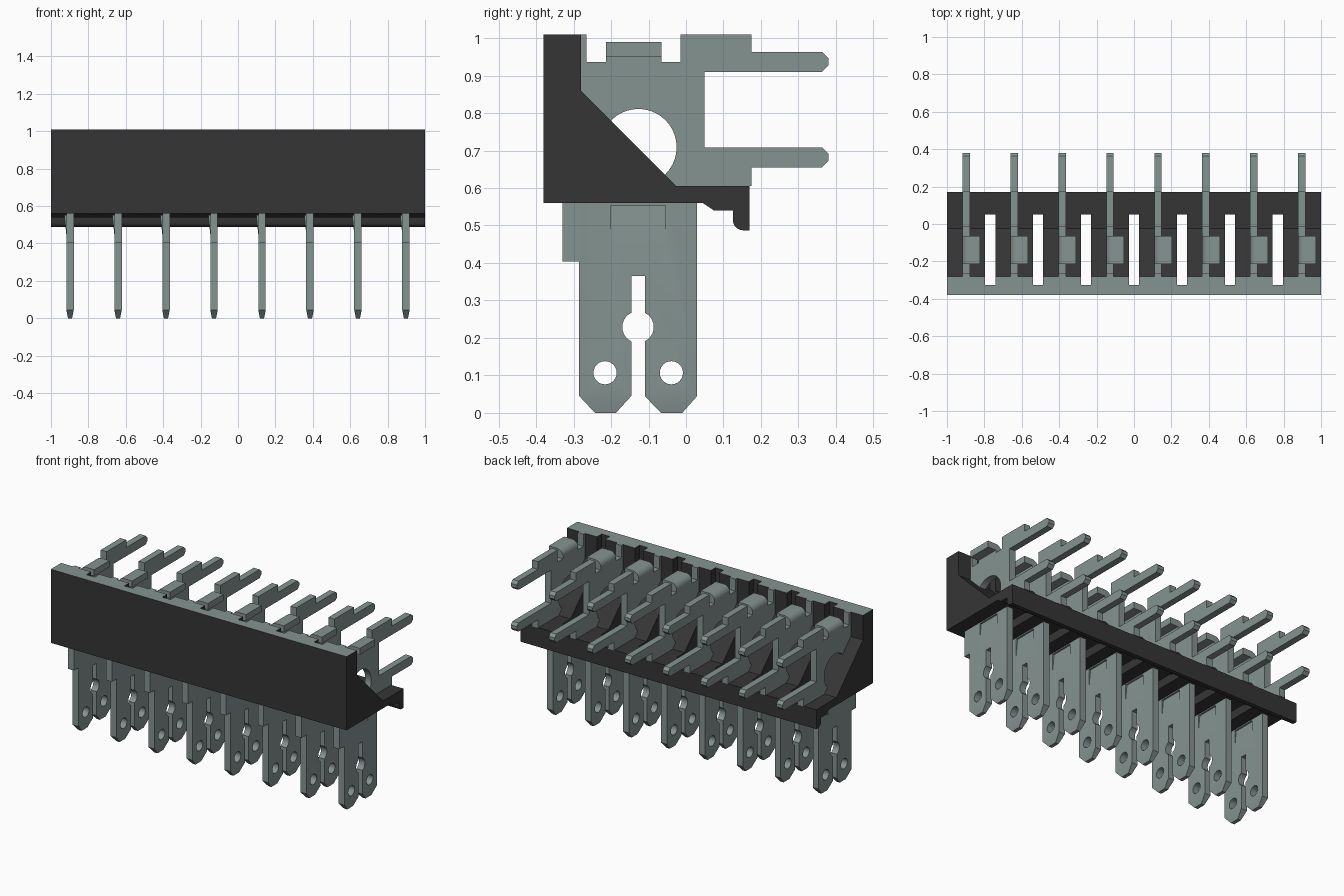
import bpy, bmesh, math

if "Cube" in bpy.data.objects:
    bpy.data.objects.remove(bpy.data.objects["Cube"], do_unlink=True)


def material(name, rgb):
    m = bpy.data.materials.new(name)
    m.use_nodes = True
    m.diffuse_color = (*rgb, 1)
    m.node_tree.nodes["Principled BSDF"].inputs["Base Color"].default_value = (*rgb, 1)
    return m


plastic = material("black plastic", (0.036, 0.036, 0.036))
metal = material("tinned metal", (0.235, 0.295, 0.285))


def prism(name, pts, a, b, axis="x"):
    """Extrude a (y, z) profile along x, or an (x, z) profile along y."""
    bm = bmesh.new()
    place = (lambda p, t: (t, p[0], p[1])) if axis == "x" else (lambda p, t: (p[0], t, p[1]))
    ends = [[bm.verts.new(place(p, t)) for p in pts] for t in (a, b)]
    bm.faces.new(ends[0])
    bm.faces.new(ends[1])
    n = len(pts)
    for i in range(n):
        j = (i + 1) % n
        bm.faces.new((ends[0][i], ends[0][j], ends[1][j], ends[1][i]))
    bmesh.ops.recalc_face_normals(bm, faces=bm.faces)
    me = bpy.data.meshes.new(name)
    bm.to_mesh(me)
    bm.free()
    ob = bpy.data.objects.new(name, me)
    bpy.context.collection.objects.link(ob)
    return ob


def rect(u0, u1, v0, v1):
    return [(u0, v0), (u1, v0), (u1, v1), (u0, v1)]


def arc(cu, cv, r, start, end, n):
    angles = [math.radians(start + (end - start) * i / n) for i in range(n + 1)]
    return [(cu + r * math.cos(t), cv + r * math.sin(t)) for t in angles]


def combine(ob, tools, operation):
    """Apply boolean tools to an object and remove them."""
    for tool in tools:
        tool.hide_render = True
        mod = ob.modifiers.new("cut", "BOOLEAN")
        mod.operation = operation
        mod.solver = "EXACT"
        mod.object = tool
    bpy.context.view_layer.update()
    graph = bpy.context.evaluated_depsgraph_get()
    me = bpy.data.meshes.new_from_object(ob.evaluated_get(graph))
    ob.modifiers.clear()
    ob.data = me
    for tool in tools:
        bpy.data.objects.remove(tool, do_unlink=True)


def finish(ob, mats):
    ob.data.materials.clear()
    for m in mats:
        ob.data.materials.append(m)
    for p in ob.data.polygons:
        p.material_index = 0
    ob.data.shade_smooth()
    ob.data.set_sharp_from_angle(angle=math.radians(30))


PITCH = 0.2566
HALF = 0.02
pin_x = [(i - 3.5) * PITCH for i in range(8)]

# Housing: front wall, sloped gusset, floor and hooked rear rail
profile = [(-0.38, 0.56), (-0.38, 1.01), (-0.28, 1.01), (-0.28, 0.86), (-0.025, 0.605),
           (0.17, 0.605), (0.17, 0.487)]
profile += arc(0.153, 0.515, 0.028, 270, 180, 6)
profile += [(0.125, 0.54), (0.075, 0.54), (0.045, 0.56)]
housing = prism("housing", profile, -1, 1)

# Open slots between the contacts, and narrow grooves that seat them
cutters = [prism("slot_cutter", rect(-0.325, 0.05, 0.4, 1.2), x - 0.028, x + 0.028)
           for x in ((i - 3) * PITCH for i in range(7))]
cutters += [prism("groove_cutter", rect(-0.33, -0.2, 0.7, 1.2), x - HALF, x + HALF)
            for x in pin_x]
combine(housing, cutters, "DIFFERENCE")
finish(housing, [plastic, metal])
for p in housing.data.polygons:
    if p.normal.z > 0.9 and p.center.z > 1:
        p.material_index = 1


def arm(z0, z1):
    return [(0.363, z0), (0.38, z0 + 0.017), (0.38, z1 - 0.017), (0.363, z1)]


# Contact blade: forked foot, body, two rear arms and notched top
outline = [(-0.33, 1.01), (-0.33, 0.404), (-0.285, 0.404), (-0.285, 0.045), (-0.243, 0),
           (-0.187, 0), (-0.146, 0.045), (-0.146, 0.365), (-0.11, 0.365), (-0.11, 0.045),
           (-0.067, 0), (-0.01, 0), (0.03, 0.045), (0.03, 0.605), (0.175, 0.605),
           (0.175, 0.655)]
outline += arm(0.655, 0.708) + [(0.05, 0.708), (0.05, 0.91)] + arm(0.91, 0.963)
outline += [(0.175, 0.963), (0.175, 1.01), (-0.015, 1.01), (-0.015, 0.936), (-0.265, 0.936),
            (-0.265, 1.01)]
contact = prism("contact_1", outline, -HALF, HALF)

# Folded top tab and the sprung latch on the blade's side
fold = [(-HALF, 0.9)] + arc(HALF, 0.95, 0.04, 180, 90, 8)
fold += [(0.075, 0.99), (0.075, 0.951), (HALF, 0.951), (HALF, 0.9)]
tab = prism("tab", fold, -0.213, -0.065, "y")
latch = prism("latch", [(-0.01, 0.45), (-HALF, 0.45), (-0.031, 0.552), (-0.01, 0.552)],
              -0.2, -0.055, "y")
combine(contact, [tab, latch], "UNION")

# Round holes, latch recess and tapered foot
holes = [(-0.127, 0.709, 0.102, 40), (-0.128, 0.229, 0.042, 28),
         (-0.216, 0.107, 0.031, 24), (-0.039, 0.107, 0.031, 24)]
cutters = [prism("hole_cutter", arc(y, z, r, 0, 360 - 360 / n, n - 1), -0.1, 0.1)
           for y, z, r, n in holes]
cutters.append(prism("recess_cutter", [(HALF, 0.45), (0.01, 0.553), (0.05, 0.553), (0.05, 0.45)],
                     -0.2, -0.055, "y"))
for s in (-1, 1):
    cutters.append(prism("taper_cutter", [(s * HALF, 0.045), (s * 0.011, 0), (s * 0.009, -0.01),
                                          (s * 0.05, -0.01), (s * 0.05, 0.045)], -0.4, 0.2, "y"))
combine(contact, cutters, "DIFFERENCE")
finish(contact, [metal])

# Row of eight contacts
contact.location.x = pin_x[0]
for i, x in enumerate(pin_x[1:], 2):
    copy = bpy.data.objects.new(f"contact_{i}", contact.data)
    copy.location.x = x
    bpy.context.collection.objects.link(copy)
